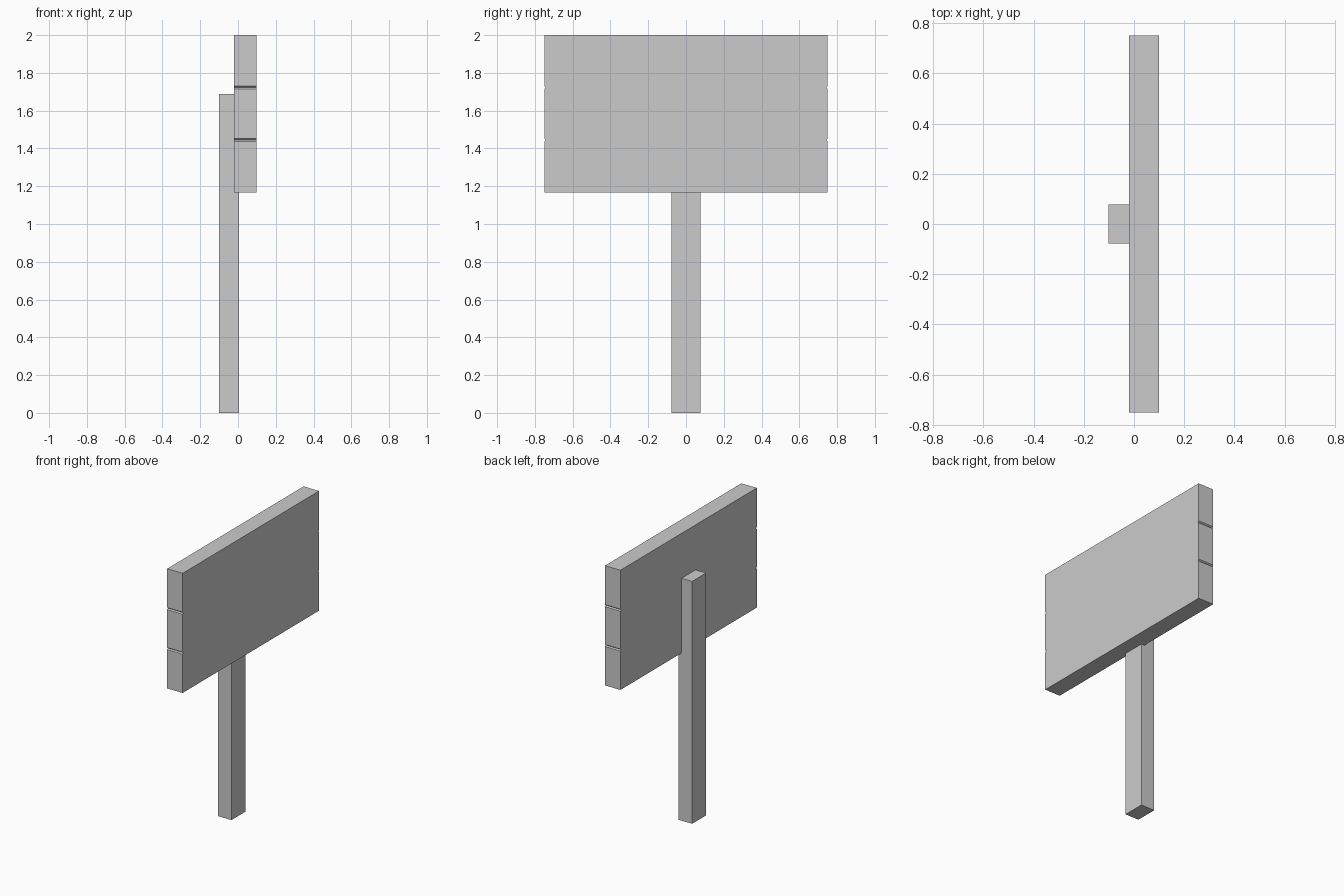
import bpy, bmesh

if "Cube" in bpy.data.objects:
    bpy.data.objects.remove(bpy.data.objects["Cube"])


def prism(name, outline, x0, x1):
    """Extrude a closed y-z outline from x0 to x1."""
    bm = bmesh.new()
    face = bm.faces.new([bm.verts.new((x0, y, z)) for y, z in outline])
    new = bmesh.ops.extrude_face_region(bm, geom=[face])["geom"]
    moved = [v for v in new if isinstance(v, bmesh.types.BMVert)]
    bmesh.ops.translate(bm, verts=moved, vec=(x1 - x0, 0, 0))
    bmesh.ops.recalc_face_normals(bm, faces=bm.faces)
    mesh = bpy.data.meshes.new(name)
    bm.to_mesh(mesh)
    bm.free()
    obj = bpy.data.objects.new(name, mesh)
    bpy.context.collection.objects.link(obj)
    return obj


# Post standing behind the board
W = 0.077
prism("post", [(-W, 0), (W, 0), (W, 1.687), (-W, 1.687)], -0.101, 0.004)

# Board with small V notches at both ends marking three planks
HALF, BOTTOM, TOP = 0.75, 1.167, 2.0
DEPTH, GAP = 0.008, 0.007
side = [(HALF, BOTTOM)]
for i in (1, 2):
    z = BOTTOM + (TOP - BOTTOM) * i / 3
    side += [(HALF, z - GAP), (HALF - DEPTH, z), (HALF, z + GAP)]
side.append((HALF, TOP))
prism("sign_board", side + [(-y, z) for y, z in reversed(side)], -0.02, 0.099)
